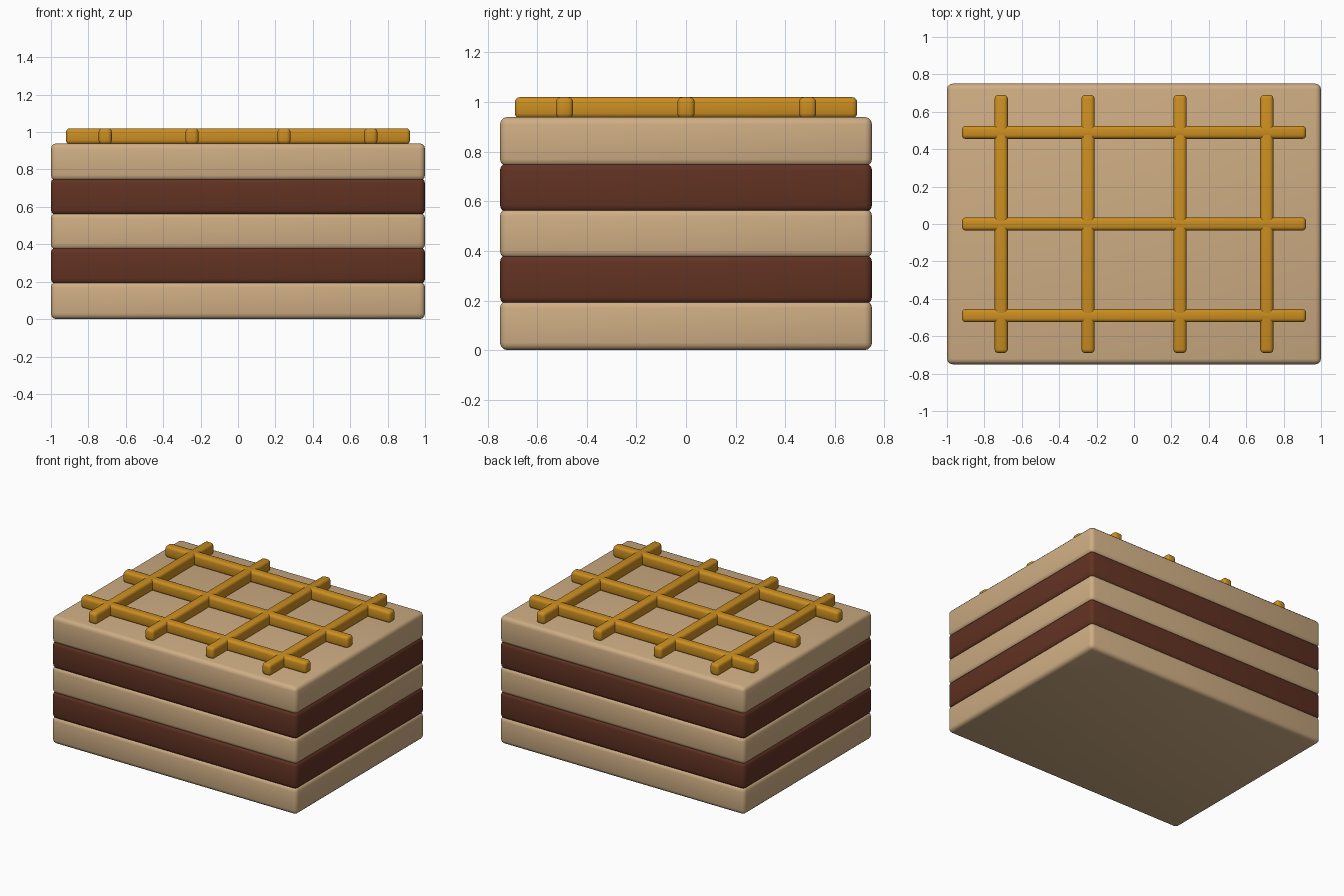
import bpy

if "Cube" in bpy.data.objects:
    bpy.data.objects.remove(bpy.data.objects["Cube"])


def material(name, rgb):
    m = bpy.data.materials.new(name)
    m.diffuse_color = (*rgb, 1.0)
    m.use_nodes = True
    m.node_tree.nodes["Principled BSDF"].inputs["Base Color"].default_value = m.diffuse_color
    return m


WAFER = material("wafer_beige", (0.62, 0.42, 0.23))
CREAM = material("chocolate_brown", (0.12, 0.032, 0.016))
SYRUP = material("caramel_gold", (0.60, 0.27, 0.015))


def rounded_box(name, centre, size, radius, mat):
    bpy.ops.mesh.primitive_cube_add(size=1, location=centre)
    ob = bpy.context.object
    ob.name = name
    ob.scale = size
    bpy.ops.object.transform_apply(location=False, rotation=False, scale=True)
    ob.data.materials.append(mat)
    bev = ob.modifiers.new("rounding", "BEVEL")
    bev.width = radius
    bev.segments = 3
    bpy.ops.object.modifier_apply(modifier=bev.name)
    bpy.ops.object.shade_smooth_by_angle()
    return ob


# Five stacked layers, slightly sunk into each other
HEIGHT, PITCH = 0.20, 0.185
for i in range(5):
    filling = i % 2 == 1
    rounded_box(f"{'filling' if filling else 'wafer'}_layer_{i + 1}",
                (0, 0, HEIGHT / 2 + i * PITCH), (2.0, 1.5, HEIGHT), 0.03,
                CREAM if filling else WAFER)

# Caramel lattice on top
LOW, TOP, WIDTH = 0.935, 1.02, 0.07
mid, tall = (LOW + TOP) / 2, TOP - LOW
for i, y in enumerate((-0.49, 0, 0.49)):
    rounded_box(f"long_lattice_bar_{i + 1}", (0, y, mid), (1.84, WIDTH, tall), 0.02, SYRUP)
for i, x in enumerate((-0.71, -0.246, 0.246, 0.71)):
    rounded_box(f"cross_lattice_bar_{i + 1}", (x, 0, mid), (WIDTH, 1.38, tall), 0.02, SYRUP)
